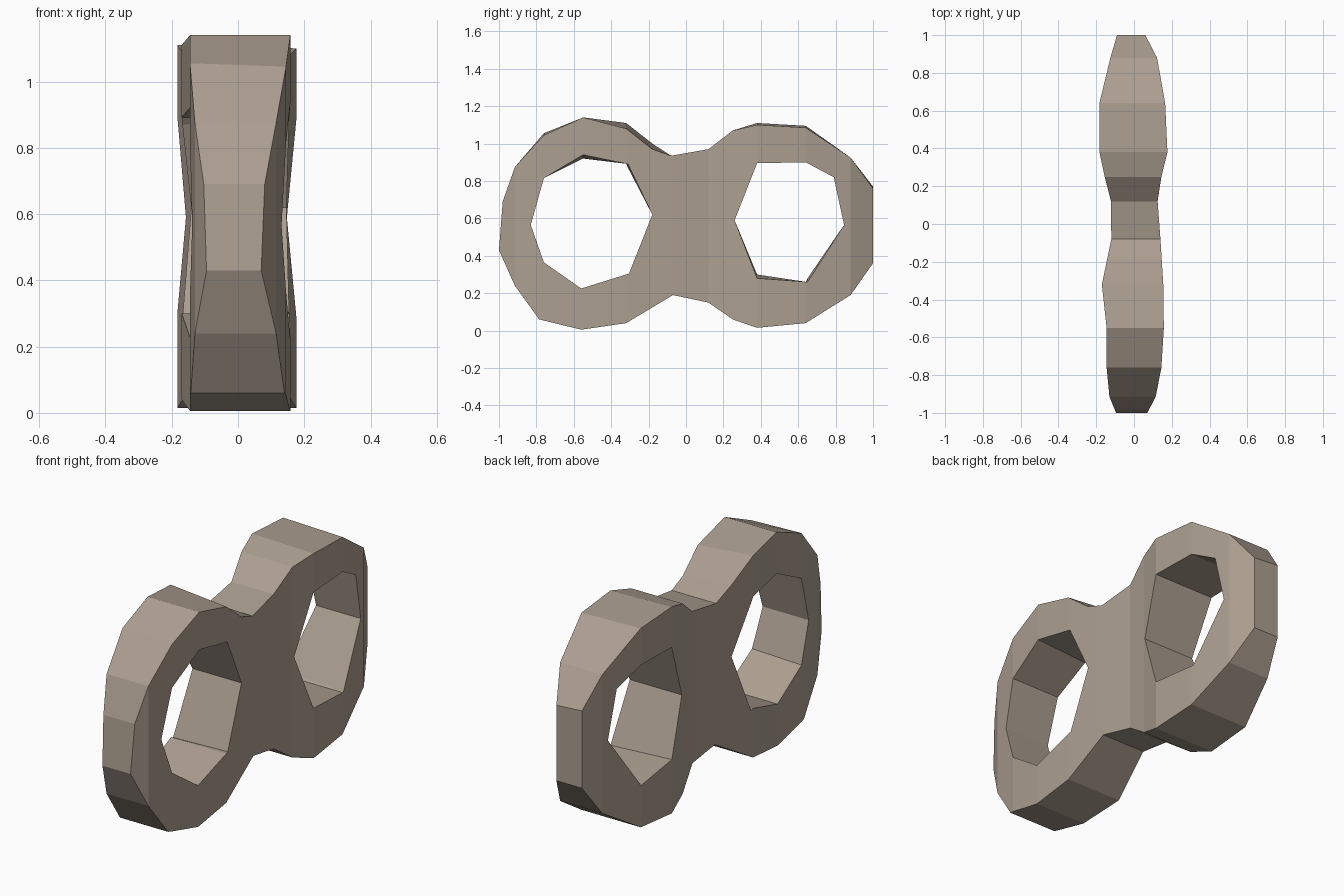
import bpy, bmesh

if "Cube" in bpy.data.objects:
    bpy.data.objects.remove(bpy.data.objects["Cube"])

# Profiles as (y, z, z shift of the far side)
OUTER = [(-1, .43, 0), (-.98, .69, 0), (-.915, .875, 0), (-.76, 1.045, .01), (-.55, 1.14, 0),
         (-.32, 1.08, .03), (-.18, .97, .03), (-.08, .935, 0), (.12, .97, 0), (.25, 1.07, 0),
         (.38, 1.10, .01), (.64, 1.085, .01), (.88, .925, 0), (1, .76, .01), (1, .36, 0),
         (.88, .19, 0), (.64, .04, 0), (.38, .015, 0), (.25, .06, 0), (.12, .15, .015),
         (-.07, .19, 0), (-.32, .04, 0), (-.56, .005, 0), (-.785, .06, 0), (-.915, .24, 0)]
HOLE_A = [(-.83, .565, 0), (-.76, .815, 0), (-.55, .94, -.02), (-.31, .89, -.02),
          (-.18, .62, 0), (-.305, .305, -.01), (-.56, .225, 0), (-.76, .365, -.01)]
HOLE_B = [(.26, .59, 0), (.38, .895, 0), (.64, .90, 0), (.79, .82, 0),
          (.845, .565, 0), (.65, .26, .02), (.38, .28, .02)]

# Plate thickness along the length: (y, far x, near x)
WIDTH = [(-1, -.095, .07), (-.915, -.13, .115), (-.76, -.145, .145), (-.55, -.145, .158),
         (-.32, -.17, .155), (-.08, -.12, .14), (.12, -.122, .125), (.25, -.155, .145),
         (.38, -.183, .177), (.64, -.183, .165), (.88, -.125, .122), (1, -.09, .06)]


def side_x(y, side):
    for a, b in zip(WIDTH, WIDTH[1:]):
        if y <= b[0] + 1e-5:
            t = (y - a[0]) / (b[0] - a[0])
            return a[side] + t * (b[side] - a[side])
    return WIDTH[-1][side]


# Flat figure-eight sheet with two openings
bm = bmesh.new()
shift = {}
edges = []
for loop in (OUTER, HOLE_A, HOLE_B):
    vs = [bm.verts.new((0, y, z)) for y, z, d in loop]
    for y, z, d in loop:
        shift[(round(y, 3), round(z, 3))] = d
    edges += [bm.edges.new((vs[i], vs[i - 1])) for i in range(len(vs))]
bmesh.ops.triangle_fill(bm, edges=edges, use_beauty=True, normal=(1, 0, 0))

# Crease lines across the faces
for y, _, _ in WIDTH[1:-1]:
    bmesh.ops.bisect_plane(bm, geom=bm.verts[:] + bm.edges[:] + bm.faces[:], dist=.006,
                           plane_co=(0, y, 0), plane_no=(0, 1, 0))

# Thicken into a plate
near = bm.verts[:]
res = bmesh.ops.extrude_face_region(bm, geom=bm.faces[:], use_keep_orig=True)
far = [v for v in res["geom"] if isinstance(v, bmesh.types.BMVert)]
for v in near:
    v.co.x = side_x(v.co.y, 2)
for v in far:
    d = shift.get((round(v.co.y, 3), round(v.co.z, 3)), 0)
    v.co.x = side_x(v.co.y, 1)
    v.co.z += d
bmesh.ops.recalc_face_normals(bm, faces=bm.faces[:])

mesh = bpy.data.meshes.new("double_ring_link")
bm.to_mesh(mesh)
bm.free()
link = bpy.data.objects.new("double_ring_link", mesh)
bpy.context.collection.objects.link(link)

mat = bpy.data.materials.new("warm grey stone")
mat.diffuse_color = (.41, .345, .28, 1)
mat.use_nodes = True
mat.node_tree.nodes["Principled BSDF"].inputs["Base Color"].default_value = mat.diffuse_color
mesh.materials.append(mat)
